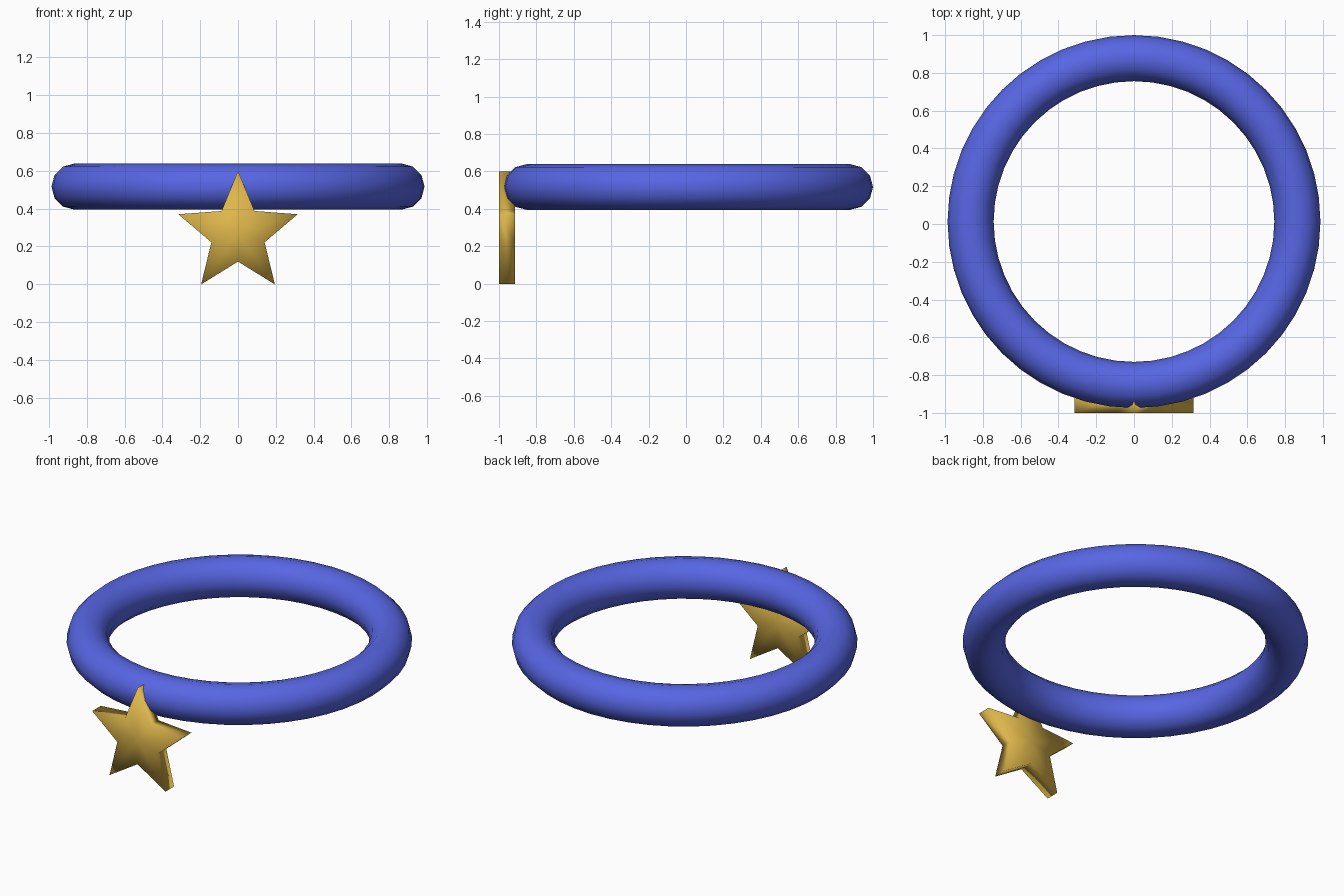
import bpy, bmesh, math

if "Cube" in bpy.data.objects:
    bpy.data.objects.remove(bpy.data.objects["Cube"])

def material(name, rgb):
    m = bpy.data.materials.new(name)
    m.diffuse_color = (*rgb, 1)
    m.use_nodes = True
    m.node_tree.nodes["Principled BSDF"].inputs["Base Color"].default_value = m.diffuse_color
    return m

blue = material("blue", (0.095, 0.133, 0.77))
gold = material("gold", (0.73, 0.47, 0.07))

# Ring: smooth torus lying flat
bpy.ops.mesh.primitive_torus_add(location=(0, 0.013, 0.517), major_radius=0.865,
                                 minor_radius=0.122, major_segments=48, minor_segments=12)
ring = bpy.context.object
ring.name = "ring"
ring.data.materials.append(blue)
bpy.ops.object.shade_smooth()

# Star: flat five-pointed plate with centre-fanned faces, softly shaded
R_OUT, R_IN, CZ = 0.332, 0.148, 0.268
bm = bmesh.new()

def star_face(y):
    centre = bm.verts.new((0, y, CZ))
    rim = []
    for i in range(10):
        r = R_IN if i % 2 else R_OUT
        a = i * math.pi / 5
        rim.append(bm.verts.new((r * math.sin(a), y, CZ + r * math.cos(a))))
    for i in range(10):
        bm.faces.new((centre, rim[i], rim[(i + 1) % 10]))
    return rim

front, back = star_face(-1.0), star_face(-0.915)
for i in range(10):
    j = (i + 1) % 10
    bm.faces.new((front[i], front[j], back[j], back[i]))
bmesh.ops.recalc_face_normals(bm, faces=bm.faces)
for f in bm.faces:
    f.smooth = True
mesh = bpy.data.meshes.new("star")
bm.to_mesh(mesh)
bm.free()
mesh.materials.append(gold)
star = bpy.data.objects.new("star", mesh)
bpy.context.collection.objects.link(star)
